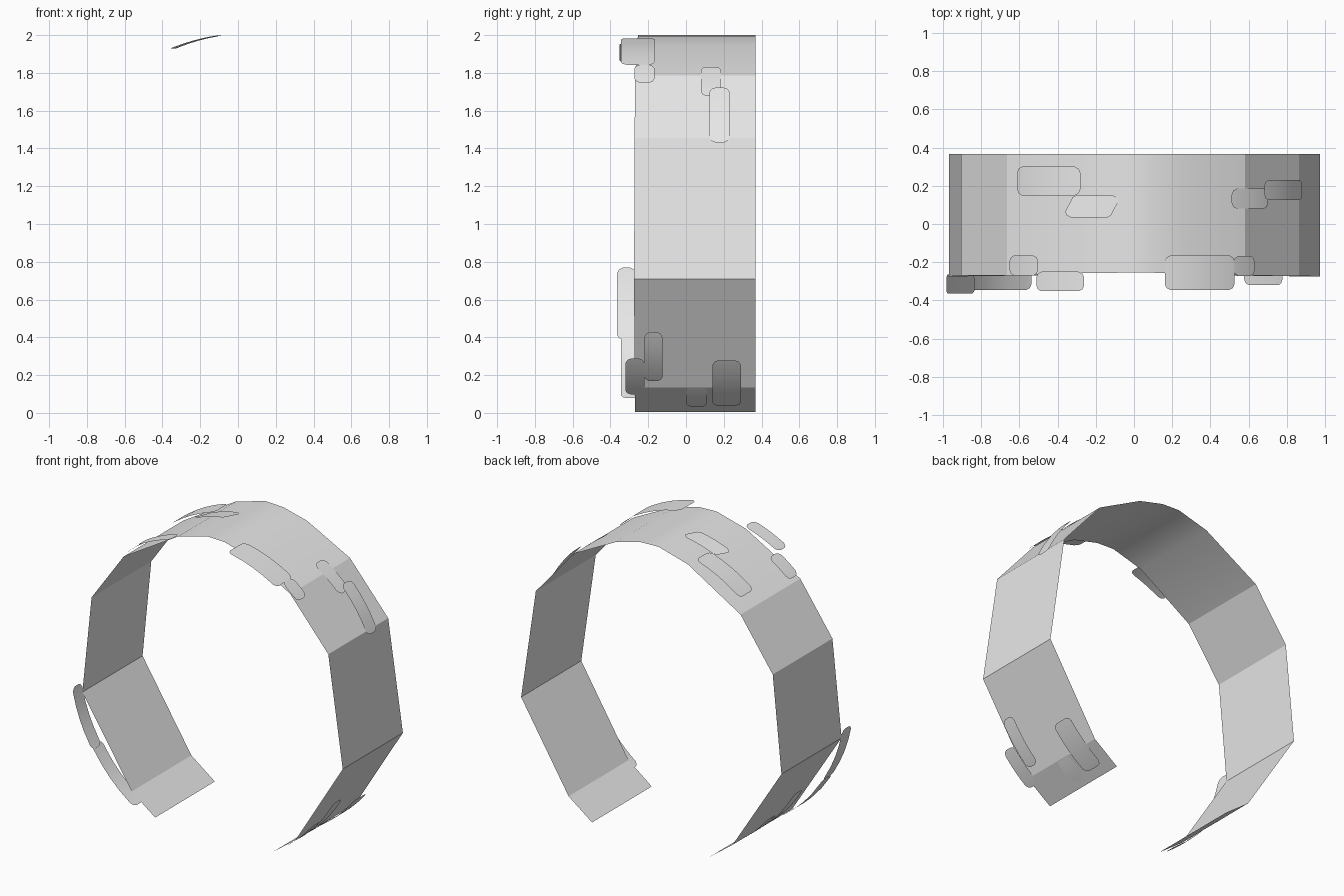
import bpy, math
from mathutils import Vector

if "Cube" in bpy.data.objects:
    bpy.data.objects.remove(bpy.data.objects["Cube"])

grey = bpy.data.materials.new("light_grey")
grey.diffuse_color = (0.8, 0.8, 0.8, 1)
grey.use_nodes = True
grey.node_tree.nodes["Principled BSDF"].inputs["Base Color"].default_value = grey.diffuse_color


def make(name, verts, faces, angle=30):
    me = bpy.data.meshes.new(name)
    me.from_pydata(verts, [], faces)
    me.materials.append(grey)
    ob = bpy.data.objects.new(name, me)
    bpy.context.collection.objects.link(ob)
    bpy.ops.object.select_all(action='DESELECT')
    bpy.context.view_layer.objects.active = ob
    ob.select_set(True)
    bpy.ops.object.shade_smooth_by_angle(angle=math.radians(angle))
    return ob


# Main arched band: open profile (x, z, front y), left end to right end
profile = [(-0.43, 0.005, -.27), (-0.605, 0.135, -.27), (-0.97, 0.71, -.275),
           (-0.905, 1.365, -.27), (-0.665, 1.705, -.27), (-0.27, 1.94, -.257),
           (-0.05, 2.0, -.255), (0.08, 1.995, -.255), (0.26, 1.95, -.257),
           (0.58, 1.785, -.27), (0.865, 1.455, -.272), (0.975, 0.71, -.275),
           (0.62, 0.135, -.272), (0.445, 0.005, -.27)]
verts, faces = [], []
for x, z, yf in profile:
    verts += [(x, yf, z), (x, 0.367, z)]
for i in range(len(profile) - 1):
    a = 2 * i
    faces.append((a, a + 1, a + 3, a + 2))
make("arched_band", verts, faces, 20)


# Thin curved plate with rounded corners, arcing outward between two points
def plate(name, p0, p1, y0, y1, skew=0.0):
    a, b = Vector((p0[0], 0, p0[1])), Vector((p1[0], 0, p1[1]))
    chord = (b - a).length
    out = Vector((b.z - a.z, 0, a.x - b.x)).normalized()
    if out.dot((a + b) / 2 - Vector((0, 0, 0.98))) < 0:
        out = -out
    r = min(0.03, chord * 0.25)
    f = r / chord
    ts = [0, f * 0.3, f, 0.3, 0.5, 0.7, 1 - f, 1 - f * 0.3, 1]
    inset = [r, r * 0.35, 0, 0, 0, 0, 0, r * 0.35, r]
    vs = []
    for t, d in zip(ts, inset):
        p = a.lerp(b, t) + out * (chord ** 2 / 2 * t * (1 - t) + 0.003)
        vs += [(p.x + skew, y0 + d, p.z), (p.x - skew, y1 - d, p.z)]
    fs = [(2 * i, 2 * i + 1, 2 * i + 3, 2 * i + 2) for i in range(len(ts) - 1)]
    if out.dot(Vector((0, 1, 0)).cross(b - a)) < 0:
        fs = [q[::-1] for q in fs]
    make(name, vs, fs, 30)


# Upper right plates
plate("upper_right_front_plate", (0.16, 1.98), (0.525, 1.84), -.345, -.165)
plate("upper_right_front_small_plate", (0.52, 1.84), (0.63, 1.745), -.272, -.167)
plate("upper_right_back_small_plate", (0.51, 1.83), (0.70, 1.675), .08, .185)
plate("upper_right_back_plate", (0.68, 1.72), (0.878, 1.43), .125, .23)
# Lower right plates
plate("lower_right_front_plate", (0.575, 0.1), (0.775, 0.29), -.32, -.22)
plate("lower_right_front_tall_plate", (0.66, 0.17), (0.865, 0.43), -.22, -.125)
plate("lower_right_back_small_plate", (0.49, 0.035), (0.62, 0.14), 0.0, .112)
plate("lower_right_back_plate", (0.5, 0.04), (0.76, 0.28), .14, .29)
# Upper left plates
plate("upper_left_back_plate", (-0.61, 1.775), (-0.28, 1.945), .15, .30)
plate("upper_left_middle_plate", (-0.345, 1.925), (-0.095, 1.995), .035, .15, -.015)
plate("upper_left_front_small_plate", (-0.65, 1.73), (-0.5, 1.84), -.27, -.165)
plate("upper_left_front_plate", (-0.51, 1.85), (-0.26, 1.955), -.352, -.25)
# Lower left plates
plate("lower_left_front_upper_plate", (-0.98, 0.77), (-0.83, 0.39), -.365, -.265)
plate("lower_left_front_lower_plate", (-0.85, 0.41), (-0.535, 0.08), -.345, -.24)
plate("lower_left_middle_plate", (-0.84, 0.42), (-0.64, 0.17), -.05, .05)
plate("lower_left_back_small_plate", (-0.72, 0.26), (-0.54, 0.085), .06, .17)
